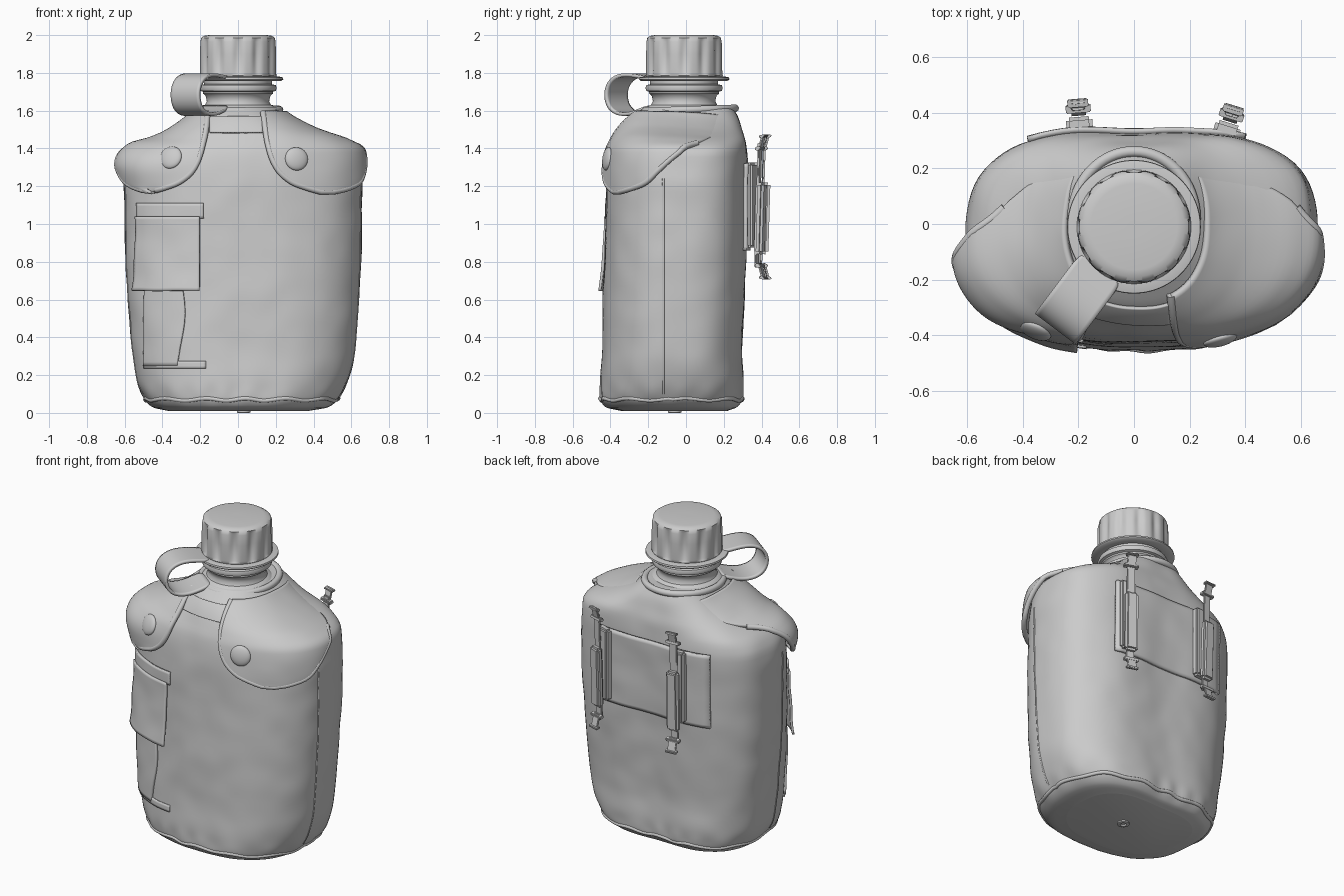
import bpy, bmesh
from math import sin, cos, pi, atan2, exp
from mathutils import Vector, Matrix, noise

if "Cube" in bpy.data.objects:
    bpy.data.objects.remove(bpy.data.objects["Cube"])


def interp(keys, z):
    """Smooth monotone interpolation of rows (z, a, b, ...)."""
    z = min(max(z, keys[0][0]), keys[-1][0])
    i = max(j for j in range(len(keys) - 1) if keys[j][0] <= z)
    h = keys[i + 1][0] - keys[i][0]
    t = (z - keys[i][0]) / h

    def slope(j, c):
        if j <= 0 or j >= len(keys) - 1:
            j = min(max(j, 1), len(keys) - 1)
            return (keys[j][c] - keys[j - 1][c]) / (keys[j][0] - keys[j - 1][0])
        d0 = (keys[j][c] - keys[j - 1][c]) / (keys[j][0] - keys[j - 1][0])
        d1 = (keys[j + 1][c] - keys[j][c]) / (keys[j + 1][0] - keys[j][0])
        return 0 if d0 * d1 <= 0 else 2 * d0 * d1 / (d0 + d1)
    out = []
    for c in range(1, len(keys[0])):
        p, q = keys[i][c], keys[i + 1][c]
        out.append(p * (1 + 2 * t) * (1 - t) ** 2 + q * t * t * (3 - 2 * t)
                   + h * slope(i, c) * t * (1 - t) ** 2 + h * slope(i + 1, c) * t * t * (t - 1))
    return out


# Body sections: z, left x, right x, front y, back y
BODY = [(0.01, -.37, .37, -.34, .23), (.03, -.45, .48, -.425, .285), (.08, -.495, .54, -.455, .318),
        (.16, -.53, .58, -.458, .32), (.30, -.555, .617, -.45, .312), (.60, -.585, .642, -.44, .328),
        (.90, -.60, .657, -.43, .338), (1.2, -.60, .655, -.42, .342), (1.3, -.59, .645, -.41, .345),
        (1.38, -.545, .635, -.395, .34), (1.43, -.46, .58, -.375, .335), (1.5, -.34, .395, -.34, .315),
        (1.56, -.26, .28, -.295, .295), (1.62, -.20, .20, -.22, .26)]
NF, NB = 2.4, 2.8


def dims(z, back):
    xl, xr, yf, yb = interp(BODY, z)
    cy = (yf + yb) / 2
    return (xl + xr) / 2, (xr - xl) / 2, cy, (yb - yf) / 2, NB if back else NF


def raw(th, z):
    cx, a, cy, b, n = dims(z, sin(th) > 0)
    r = (abs(cos(th) / a) ** n + abs(sin(th) / b) ** n) ** (-1 / n)
    r *= 1 - .06 * max(0, sin(th)) ** 6
    p = Vector((cx + r * cos(th), cy + r * sin(th), z))
    w = .008 * noise.noise(Vector((p.x * 3, p.y * 3, z * 2))) + .005 * noise.noise(p * 7)
    w += .004 * exp(-((z - .1) / .05) ** 2) * sin(th * 17 + 2 * sin(3 * th))
    p.x += w * cos(th)
    p.y += w * sin(th)
    return p


def normal(th, z):
    return (raw(th + .02, z) - raw(th - .02, z)).cross(raw(th, z + .01) - raw(th, z - .01)).normalized()


def surf(th, z, off=0):
    return raw(th, z) + normal(th, z) * off if off else raw(th, z)


def th_x(x, z, back=False):
    cx, a, cy, b, n = dims(z, back)
    u = max(-.98, min(.98, (x - cx) / a))
    y = b * (1 - abs(u) ** n) ** (1 / n)
    return atan2(y if back else -y, u * a)


def th_y(y, z, s):
    cx, a, cy, b, n = dims(z, False)
    v = max(-.98, min(.98, (y - cy) / b))
    t = atan2(v * b, s * a * (1 - abs(v) ** n) ** (1 / n))
    return t - 2 * pi if s < 0 and t > 0 else t


def finish(name, verts, faces, thick=0, angle=.7):
    me = bpy.data.meshes.new(name)
    me.from_pydata(verts, [], faces)
    bm = bmesh.new()
    bm.from_mesh(me)
    bmesh.ops.recalc_face_normals(bm, faces=bm.faces)
    bm.to_mesh(me)
    bm.free()
    ob = bpy.data.objects.new(name, me)
    bpy.context.collection.objects.link(ob)
    if thick:
        m = ob.modifiers.new("thickness", 'SOLIDIFY')
        m.thickness, m.offset = thick, 0
    bpy.ops.object.select_all(action='DESELECT')
    ob.select_set(True)
    bpy.context.view_layer.objects.active = ob
    bpy.ops.object.shade_smooth_by_angle(angle=angle)
    return ob


def grid_faces(rows, cols, wrap=False):
    return [(r * cols + c, r * cols + (c + 1) % cols, (r + 1) * cols + (c + 1) % cols, (r + 1) * cols + c)
            for r in range(rows - 1) for c in range(cols if wrap else cols - 1)]


def patch(name, z0, z1, edges, off, thick=.014, rows=24, cols=24):
    """Cloth panel lying on the body; edges(z) gives both end angles, off(u, t) the gap."""
    verts = []
    for r in range(rows):
        t = r / (rows - 1)
        z = z0 + (z1 - z0) * t
        e0, e1 = edges(z)
        for c in range(cols):
            u = c / (cols - 1)
            verts.append(surf(e0 + (e1 - e0) * u, z, off(u, t)))
    return finish(name, verts, grid_faces(rows, cols), thick)


def lathe(name, prof, center, segs=96, groove=0, zr=(0, 0)):
    verts = []
    for r, z in prof:
        for i in range(segs):
            a = 2 * pi * i / segs
            rr = r - (groove * abs(cos(6 * a)) ** 4 if zr[0] <= z <= zr[1] else 0)
            verts.append((center[0] + rr * cos(a), center[1] + rr * sin(a), z))
    n = len(prof)
    caps = [tuple(range(segs)), tuple(range((n - 1) * segs, n * segs))]
    return finish(name, verts, grid_faces(n, segs, True) + caps)


def tube(name, pts, rad, cyclic=False):
    cu = bpy.data.curves.new(name, 'CURVE')
    cu.dimensions, cu.bevel_depth, cu.bevel_resolution, cu.use_fill_caps = '3D', rad, 3, True
    sp = cu.splines.new('POLY')
    sp.points.add(len(pts) - 1)
    for p, q in zip(sp.points, pts):
        p.co = (*q, 1)
    sp.use_cyclic_u = cyclic
    bpy.context.collection.objects.link(bpy.data.objects.new(name, cu))


def box(name, size, mat, bevel=.006):
    bm = bmesh.new()
    bmesh.ops.create_cube(bm, size=1, matrix=mat @ Matrix.Diagonal((*size, 1)))
    bmesh.ops.bevel(bm, geom=bm.edges[:], offset=bevel, segments=2, affect='EDGES')
    v = [p.co.copy() for p in bm.verts]
    bm.verts.index_update()
    f = [[p.index for p in q.verts] for q in bm.faces]
    bm.free()
    return finish(name, v, f)


# Cloth cover body
R, S = 80, 128
verts = [surf(2 * pi * c / S, .01 + .805 * (1 - cos(pi * r / (R - 1)))) for r in range(R) for c in range(S)]
finish("cover_body", verts, grid_faces(R, S, True) + [tuple(range(S)), tuple(range((R - 1) * S, R * S))], angle=1)
tube("bottom_hem", [surf(2 * pi * i / 128, .07 + .006 * sin(i * .6), -.003) for i in range(128)], .011, True)
lathe("drain_eyelet", [(.035, .012), (.035, .002), (.03, 0), (.018, 0), (.015, .009)], (.03, -.06), 24)

# Shoulder flaps with bound edges and snaps, merging into the body at the back
INNER = [(1.17, .43), (1.19, .36), (1.22, .28), (1.28, .21), (1.35, .175), (1.45, .15), (1.58, .13)]
OUTER = [(1.17, -.33), (1.185, -.28), (1.22, -.2), (1.28, -.14), (1.35, -.07), (1.41, .02),
         (1.44, .09), (1.48, .15), (1.58, .18)]
for s, side in ((1, "right"), (-1, "left")):
    def edges(z, s=s):
        x = interp(INNER, z)[0]
        return th_x(x if s > 0 else -x - .025, z), th_y(interp(OUTER, z)[0], z, s)

    def flap_off(u, t, s=s):
        k = max(0, min(1, (t - .52) / .2))
        lift = .022 * (1 - .5 * max(0, t - .5) / .5) * (1 - u * u * k) - .016 * u ** 4 * k
        ear = (.010 if s > 0 else .045) * exp(-((t - .34) / .24) ** 2) * sin(pi * min(1, u * .62)) ** 3
        return lift + ear
    patch(side + "_flap", 1.17, 1.58, edges, flap_off, .026, 44, 44)
    zs = [1.58 - .41 * i / 40 for i in range(41)]
    rim = [surf(edges(z)[0], z, flap_off(0, (z - 1.17) / .41)) for z in zs]
    rim += [surf(edges(z)[1], z, flap_off(1, (z - 1.17) / .41)) for z in zs[:14:-1]]
    tube(side + "_flap_binding", rim, .016)
    th = th_x(.30 if s > 0 else -.34, 1.34)
    bm = bmesh.new()
    rot = normal(th, 1.34).to_track_quat('Z', 'Y').to_matrix().to_4x4()
    mat = Matrix.Translation(surf(th, 1.34, .036)) @ rot @ Matrix.Diagonal((.062, .062, .022, 1))
    bmesh.ops.create_uvsphere(bm, u_segments=32, v_segments=16, radius=1, matrix=mat)
    bm.verts.index_update()
    finish(side + "_snap", [v.co.copy() for v in bm.verts], [[v.index for v in f.verts] for f in bm.faces])
    bm.free()
    # Side seam
    tube(side + "_side_seam", [surf(th_y(-.12, z, s), z, -.002) for z in [.1 + .03 * i for i in range(39)]], .006)


# Front panels: mouth hem and small pocket with its hanging flap
def front(x0, x1, back=False):
    return lambda z: (th_x(x0, z, back), th_x(x1, z, back))


patch("mouth_hem", 1.48, 1.56, front(-.15, .13), lambda u, t: .008)
patch("pocket_band", 1.03, 1.11, front(-.53, -.18), lambda u, t: .006, .012, 6)
patch("pocket_flap", .645, 1.04, front(-.53, -.20), lambda u, t: .014 + .025 * (1 - t) ** 2, .014)
patch("pocket_strip", .25, .70, lambda z: (th_x(-.49, z), th_x(-.30 - .02 * sin(z * 9), z)), lambda u, t: .006)
patch("pocket_bottom_hem", .235, .275, front(-.49, -.17), lambda u, t: .003, .012, 4)

# Belt panel on the back
patch("belt_panel", .86, 1.32, front(.40, -.38, True), lambda u, t: .010, .02)

# Two slide clips on the back
for name, x, y, ang in (("left_clip", -.195, .345, .08), ("right_clip", .33, .325, -.3)):
    base = Matrix.Translation((x, y, 0)) @ Matrix.Rotation(ang, 4, 'Z')

    def part(label, size, pos, tilt=0, bevel=.004):
        box(name + "_" + label, size, base @ Matrix.Translation(pos) @ Matrix.Rotation(tilt, 4, 'X'), bevel)
    part("keeper", (.095, .05, .45), (0, .015, 1.1), 0, .012)
    part("bar", (.05, .012, .66), (0, .06, 1.1), -.03)
    part("sleeve", (.08, .045, .38), (0, .072, 1.03), -.03, .014)
    for z, d in ((1.40, 1), (.78, -1)):
        part("hook", (.09, .03, .02), (0, .07, z), .2 * d)
        part("tab", (.055, .012, .09), (0, .08, z + .03 * d), -.25 * d)
        part("lip", (.075, .03, .014), (0, .09, z + .065 * d), .2 * d)

# Bottle neck, collar and screw thread
C = (0, -.01)
lathe("neck", [(.22, 1.59), (.20, 1.62), (.175, 1.63), (.165, 1.65), (.172, 1.68), (.185, 1.69),
               (.185, 1.70), (.20, 1.705), (.205, 1.72), (.20, 1.735), (.18, 1.74), (.18, 1.78)], C)
tube("cover_collar", [(.22 * cos(i * pi / 32), .02 + .24 * sin(i * pi / 32), 1.605 + .008 * sin(i * pi / 32))
                      for i in range(64)], .02, True)

# Ribbed cap and strap ring
lathe("cap", [(.19, 1.765), (.205, 1.785), (.206, 1.80), (.205, 1.90), (.203, 1.965), (.196, 1.985),
              (.18, 1.996), (.155, 2.0), (.02, 2.0)], C, 192, .013, (1.79, 1.97))
lathe("strap_ring", [(.185, 1.758), (.23, 1.758), (.24, 1.766), (.238, 1.776), (.21, 1.782), (.185, 1.78)], C)

# Looped retaining strap
path = [(.19, 1.77), (.27, 1.785), (.35, 1.792), (.415, 1.775), (.455, 1.735), (.468, 1.68), (.45, 1.62),
        (.40, 1.585), (.33, 1.578), (.26, 1.595), (.19, 1.62)]
d, w = Vector((-.60, -.80, 0)), Vector((.80, -.60, 0))
verts = [d * s + w * k + Vector((0, 0, z)) for s, z in path for k in (-.092, -.03, .03, .092)]
strap = finish("cap_strap", verts, grid_faces(len(path), 4), .018, 1)
sub = strap.modifiers.new("smooth", 'SUBSURF')
sub.levels = sub.render_levels = 2
strap.modifiers.move(strap.modifiers.find("smooth"), 0)
